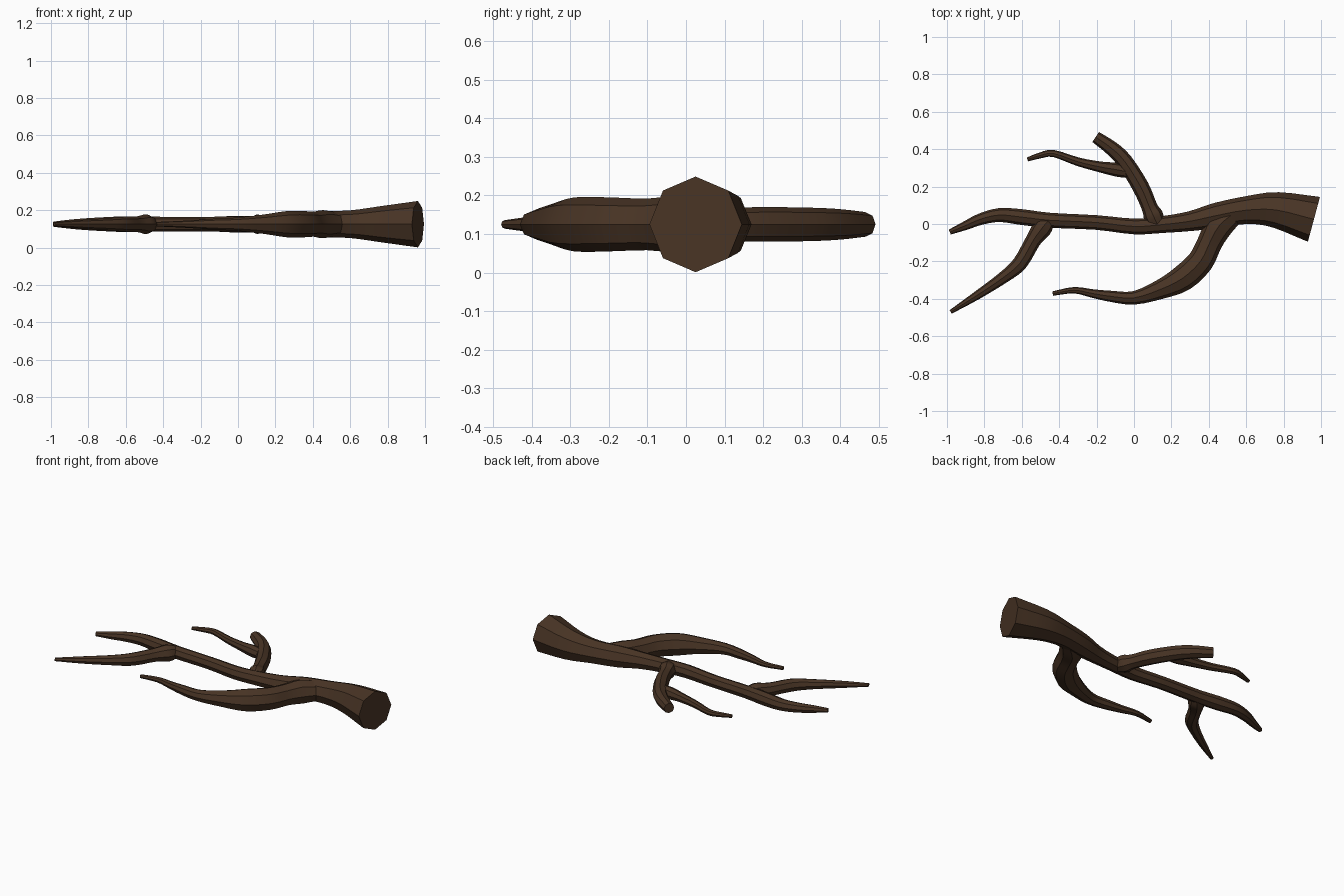
import bpy, bmesh, math
from mathutils import Vector

if "Cube" in bpy.data.objects:
    bpy.data.objects.remove(bpy.data.objects["Cube"])

SIDES, MID_Z, STEPS = 8, 0.125, 3

bark = bpy.data.materials.new("dark_bark")
bark.diffuse_color = (0.065, 0.034, 0.018, 1)
bark.use_nodes = True
bark.node_tree.nodes["Principled BSDF"].inputs["Base Color"].default_value = bark.diffuse_color


def smooth_path(pts):
    """Catmull-Rom resampling of (x, y, radius) points."""
    p = [Vector(q) for q in pts]
    p = [2 * p[0] - p[1]] + p + [2 * p[-1] - p[-2]]
    out = []
    for a, b, c, d in zip(p, p[1:], p[2:], p[3:]):
        for i in range(STEPS):
            t = i / STEPS
            out.append(0.5 * (2 * b + (c - a) * t + (2 * a - 5 * b + 4 * c - d) * t * t
                              + (3 * b - a - 3 * c + d) * t ** 3))
    return out + [p[-2]]


def limb(name, pts):
    """Tapered octagonal tube lying in the horizontal plane, capped at both ends."""
    path = smooth_path(pts)
    bm = bmesh.new()
    rings = []
    for i, q in enumerate(path):
        d = path[min(i + 1, len(path) - 1)] - path[max(i - 1, 0)]
        side = Vector((-d.y, d.x, 0)).normalized()
        centre = Vector((q.x, q.y, MID_Z))
        ring = []
        for k in range(SIDES):
            a = 2 * math.pi * k / SIDES
            ring.append(bm.verts.new(centre + q.z * (math.cos(a) * side + math.sin(a) * Vector((0, 0, 1)))))
        rings.append(ring)
    for r, s in zip(rings, rings[1:]):
        for k in range(SIDES):
            n = (k + 1) % SIDES
            bm.faces.new((r[k], r[n], s[n], s[k]))
    bm.faces.new(rings[0])
    bm.faces.new(rings[-1])
    bmesh.ops.recalc_face_normals(bm, faces=bm.faces)
    me = bpy.data.meshes.new(name)
    bm.to_mesh(me)
    bm.free()
    me.materials.append(bark)
    ob = bpy.data.objects.new(name, me)
    bpy.context.collection.objects.link(ob)
    return ob


# Main stem from the thick cut end to the thin tip
stem = limb("branch", [
    (0.962, 0.025, 0.124), (0.76, 0.075, 0.096), (0.6, 0.074, 0.074), (0.44, 0.045, 0.068),
    (0.3, 0.015, 0.053), (0.15, -0.003, 0.045), (0, -0.013, 0.042), (-0.2, 0.008, 0.039),
    (-0.45, 0.02, 0.04), (-0.6, 0.037, 0.042), (-0.72, 0.048, 0.037), (-0.82, 0.026, 0.031),
    (-0.9, -0.008, 0.024), (-0.985, -0.043, 0.014)])

# Side limbs
limbs = [
    limb("front_limb", [
        (0.54, 0.065, 0.06), (0.455, -0.01, 0.075), (0.405, -0.1, 0.067), (0.355, -0.2, 0.07),
        (0.26, -0.29, 0.07), (0.14, -0.35, 0.052), (0, -0.395, 0.036), (-0.12, -0.387, 0.03),
        (-0.22, -0.372, 0.023), (-0.32, -0.354, 0.017), (-0.435, -0.372, 0.012)]),
    limb("tip_limb", [
        (-0.455, 0.022, 0.036), (-0.49, -0.02, 0.053), (-0.54, -0.09, 0.042), (-0.61, -0.21, 0.04),
        (-0.7, -0.287, 0.032), (-0.84, -0.382, 0.023), (-0.98, -0.47, 0.011)]),
    limb("back_limb", [
        (0.125, -0.003, 0.042), (0.103, 0.045, 0.053), (0.083, 0.09, 0.043), (0.035, 0.2, 0.045),
        (-0.05, 0.335, 0.043), (-0.12, 0.405, 0.039), (-0.205, 0.465, 0.032)]),
    limb("back_twig", [
        (-0.02, 0.275, 0.03), (-0.09, 0.29, 0.037), (-0.18, 0.305, 0.029), (-0.3, 0.333, 0.023),
        (-0.43, 0.377, 0.019), (-0.5, 0.367, 0.016), (-0.57, 0.345, 0.011)]),
]

# Fuse the limbs into the stem
bpy.context.view_layer.objects.active = stem
stem.select_set(True)
for ob in limbs:
    mod = stem.modifiers.new("fuse", 'BOOLEAN')
    mod.operation, mod.solver, mod.object = 'UNION', 'EXACT', ob
    bpy.ops.object.modifier_apply(modifier=mod.name)
    bpy.data.objects.remove(ob)

bpy.ops.object.select_all(action='DESELECT')
stem.select_set(True)
bpy.ops.object.shade_smooth_by_angle(angle=math.radians(30))
